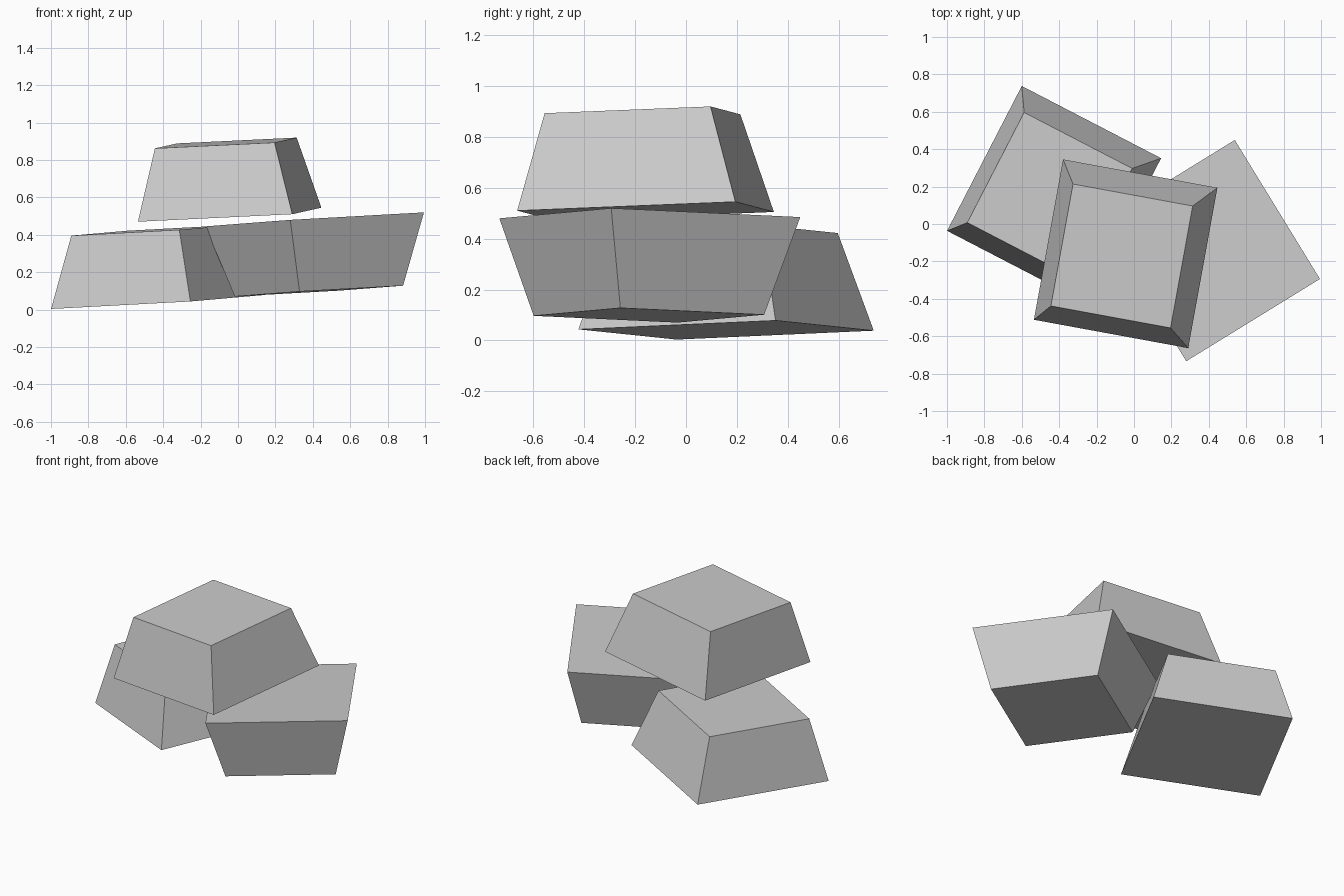
import bpy, bmesh
from math import radians
from mathutils import Matrix

if "Cube" in bpy.data.objects:
    bpy.data.objects.remove(bpy.data.objects["Cube"])

grey = bpy.data.materials.new("light_grey")
grey.diffuse_color = (0.6, 0.6, 0.6, 1)
grey.use_nodes = True
grey.node_tree.nodes["Principled BSDF"].inputs["Base Color"].default_value = grey.diffuse_color

WIDE, NARROW, HEIGHT = (0.84, 0.872), (0.651, 0.663), 0.384


def tapered_block(name, centre, tilt, inverted=False):
    """Cube tapered to a narrow end, upright or upside down."""
    bm = bmesh.new()
    bmesh.ops.create_cube(bm, size=1)
    for v in bm.verts:
        sx, sy = NARROW if (v.co.z > 0) != inverted else WIDE
        v.co.x *= sx
        v.co.y *= sy
        v.co.z *= HEIGHT
    mesh = bpy.data.meshes.new(name)
    bm.to_mesh(mesh)
    bm.free()
    mesh.materials.append(grey)
    obj = bpy.data.objects.new(name, mesh)
    obj.location = centre
    obj.rotation_euler = [radians(a) for a in tilt]
    bpy.context.collection.objects.link(obj)
    return obj


# Two blocks side by side, one of them upside down, and one resting on top
tapered_block("left_block", (-0.439, 0.155, 0.2325), (2.3, -2.73, -27.4))
tapered_block("right_block", (0.421, -0.144, 0.2905), (-2.3, -2.73, 31.6), inverted=True)
tapered_block("top_block", (-0.055, -0.165, 0.699), (2.3, -2.73, -10.4))
